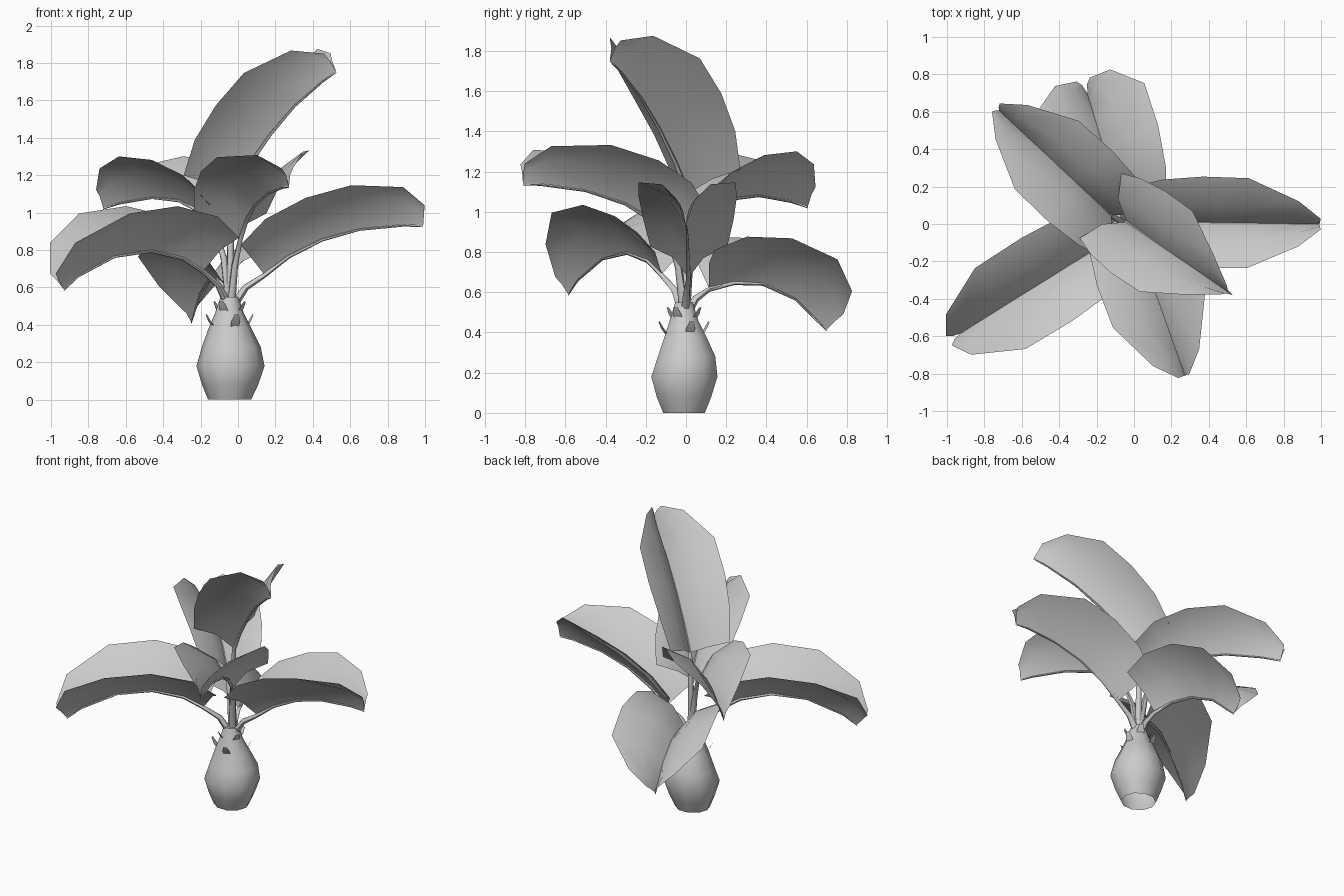
import bpy, math
from mathutils import Vector

cube = bpy.data.objects.get("Cube")
if cube:
    bpy.data.objects.remove(cube, do_unlink=True)

grey = bpy.data.materials.new("plain_grey")
grey.use_nodes = True
grey.diffuse_color = (0.6, 0.6, 0.6, 1)
grey.node_tree.nodes["Principled BSDF"].inputs["Base Color"].default_value = (0.6, 0.6, 0.6, 1)

UP = Vector((0, 0, 1))


def add_mesh(name, verts, faces, smooth=40):
    mesh = bpy.data.meshes.new(name)
    mesh.from_pydata(verts, [], faces)
    mesh.materials.append(grey)
    obj = bpy.data.objects.new(name, mesh)
    bpy.context.collection.objects.link(obj)
    bpy.ops.object.select_all(action="DESELECT")
    obj.select_set(True)
    bpy.context.view_layer.objects.active = obj
    bpy.ops.object.shade_smooth_by_angle(angle=math.radians(smooth))
    return obj


def tube(points, radii, sides=6):
    """Verts and faces of a tapering tube along a path."""
    verts, faces = [], []
    for i, (p, r) in enumerate(zip(points, radii)):
        t = (points[min(i + 1, len(points) - 1)] - points[max(i - 1, 0)]).normalized()
        side = t.cross(Vector((0.3, 0.8, 0.1))).normalized()
        other = t.cross(side)
        for k in range(sides):
            a = math.tau * k / sides
            verts.append(p + (side * math.cos(a) + other * math.sin(a)) * r)
    for i in range(len(points) - 1):
        for k in range(sides):
            a, b = i * sides + k, i * sides + (k + 1) % sides
            faces.append((a, b, b + sides, a + sides))
    last = (len(points) - 1) * sides
    faces.append(tuple(range(last, last + sides)))
    return verts, faces


# Bulbous trunk, open below, lathed; each ring is height, radius, centre x, centre y
RINGS = [(0, .115, -.045, -.01), (.08, .15, -.042, -.01), (.18, .182, -.04, -.008),
         (.28, .158, -.036, .003), (.38, .115, -.043, -.003), (.46, .078, -.046, -.01),
         (.55, .048, -.045, -.01)]
SIDES = 10
verts, faces = [], []
for z, r, x, y in RINGS:
    for k in range(SIDES):
        a = math.tau * k / SIDES
        verts.append((x + r * math.cos(a), y + r * .95 * math.sin(a), z))
for i in range(len(RINGS) - 1):
    for k in range(SIDES):
        a, b = i * SIDES + k, i * SIDES + (k + 1) % SIDES
        faces.append((a, b, b + SIDES, a + SIDES))
faces.append(tuple(range(len(verts) - SIDES, len(verts))))
add_mesh("trunk", verts, faces, 50)

# Old leaf stubs around the neck of the trunk
verts, faces = [], []
for k in range(8):
    a = math.tau * k / 8 + .3
    out = Vector((math.cos(a), math.sin(a), 0))
    side = UP.cross(out)
    lift = .07 * (k % 2)
    root = Vector((-.045, -.01, .39 + lift))
    r = .1 - lift * .55
    n = len(verts)
    for dr, dz, w in ((-.01, 0, .022), (.012, .03, .024), (.03, .065, .012)):
        mid = root + out * (r + dr) + UP * dz
        verts += [mid - side * w, mid + side * w]
    faces += [(n, n + 1, n + 3, n + 2), (n + 2, n + 3, n + 5, n + 4)]
add_mesh("trunk_stubs", verts, faces)

# Blade along the leaf: half width and fold height per rib
WIDTH = (.2, .235, .255, .25, .125, .03)
FOLD = (.2, .23, .235, .235, .2, .11)
# Flared cross-section from edge to midrib: fractions of width and fold
FLARE = ((-1, 1), (-.38, .63), (0, 0), (.38, .63), (1, 1))


def leaf(name, base, heading, ribs, roll=0, wide=1, deep=1):
    """Folded blade on an arching stem; ribs are (reach, height) of the midrib."""
    a = math.radians(heading)
    out = Vector((math.cos(a), math.sin(a), 0))
    side = UP.cross(out)
    root = Vector((base[0], base[1], 0))
    mid = [root + out * r + UP * z for r, z in ribs]
    verts, faces = [], []
    for i, p in enumerate(mid):
        t = (mid[min(i + 1, 5)] - mid[max(i - 1, 0)]).normalized()
        normal = t.cross(side).normalized()
        for across, up in FLARE:
            w, h = WIDTH[i] * wide * across, FOLD[i] * deep * up
            verts.append(p + side * (w + h * roll) + normal * (h - w * roll))
    n = len(FLARE)
    for i in range(len(mid) - 1):
        for k in range(n - 1):
            c = i * n + k
            faces.append((c, c + n, c + n + 1, c + 1))
    add_mesh(name + "_leaf", verts, faces, 50)

    # Stem rises from the trunk and runs on as a thin midrib
    r, z = ribs[0]
    start = Vector((-.04, -.005, .48))
    bend = start.lerp(mid[0], .45) + UP * (z - .48) * .18
    path = [start, bend] + [p - UP * .006 for p in mid]
    pts, fcs = tube(path, (.026, .018, .013, .01, .008, .006, .005, .002))
    add_mesh(name + "_stem", pts, fcs, 60)


leaf("left", (-.04, .015), -.9,
     [(.18, .67), (.31, .77), (.49, .86), (.69, .915), (.93, .937), (1.03, .93)],
     0, .96)
leaf("tall", (-.06, .025), -34.6,
     [(.025, 1.09), (.14, 1.255), (.28, 1.42), (.44, 1.575), (.62, 1.705), (.71, 1.755)],
     -.04, 1.03)
leaf("back_right", (-.055, -.015), 137,
     [(.09, .92), (.21, 1.015), (.36, 1.07), (.555, 1.085), (.79, 1.055), (.91, 1.025)],
     0, 1, .92)
leaf("back", (-.04, 0), 106.7,
     [(.12, .62), (.25, .652), (.4, .645), (.57, .57), (.68, .465), (.73, .415)],
     0, 1.23, .98)
leaf("front", (-.015, 0), -70.5,
     [(.08, .86), (.19, .97), (.32, 1.045), (.53, 1.11), (.77, 1.14), (.86, 1.14)],
     -.07, 1.05, .89)
leaf("front_right", (-.04, -.03), 212,
     [(.17, .69), (.3, .76), (.5, .8), (.73, .77), (.96, .665), (1.05, .59)], 0, 1.02)
